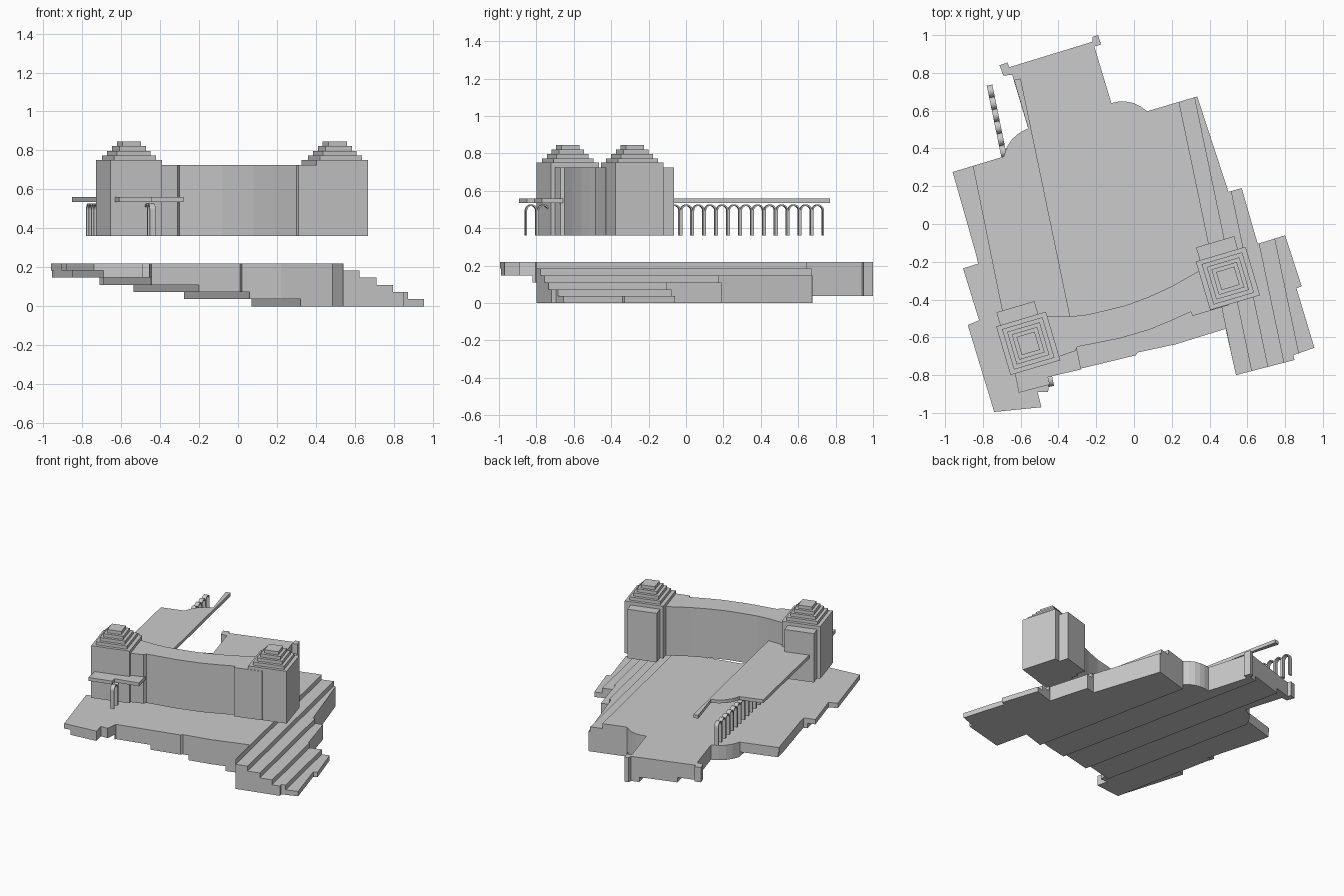
import bpy, bmesh, math
from mathutils import Vector, Matrix

if "Cube" in bpy.data.objects:
    bpy.data.objects.remove(bpy.data.objects["Cube"])


def finish(bm, name):
    bmesh.ops.recalc_face_normals(bm, faces=bm.faces[:])
    mesh = bpy.data.meshes.new(name)
    bm.to_mesh(mesh)
    bm.free()
    ob = bpy.data.objects.new(name, mesh)
    bpy.context.collection.objects.link(ob)
    return ob


def raise_faces(bm, vec):
    ext = bmesh.ops.extrude_face_region(bm, geom=bm.faces[:])
    verts = [g for g in ext["geom"] if isinstance(g, bmesh.types.BMVert)]
    bmesh.ops.translate(bm, verts=verts, vec=vec)


def prism(name, pts, z0, z1, cuts=()):
    """Extrude an outline; each cut (point, normal) removes the normal side."""
    bm = bmesh.new()
    bm.faces.new([bm.verts.new((x, y, z0)) for x, y in pts])
    for co, no in cuts:
        bmesh.ops.bisect_plane(bm, geom=bm.verts[:] + bm.edges[:] + bm.faces[:],
                               plane_co=co, plane_no=no, clear_outer=True)
    raise_faces(bm, (0, 0, z1 - z0))
    return finish(bm, name)


# Site outline, shared by all terrain layers
site = [(-.22, .99), (-.19, 1), (-.175, .95), (-.21, .94), (-.12, .64), (-.08, .648),
        (-.04, .648), (0, .64), (.035, .622), (.07, .597), (.335, .675), (.5, .17),
        (.57, .19), (.655, -.105), (.80, -.06), (.888, -.33), (.86, -.34), (.955, -.655),
        (.843, -.695), (.85, -.72), (.54, -.80), (.485, -.555), (.22, -.637),
        (.02, -.68), (.01, -.695), (-.445, -.805), (-.455, -.89), (-.51, -.89),
        (-.49, -.97), (-.74, -.995), (-.88, -.535), (-.82, -.51), (-.905, -.235),
        (-.825, -.21), (-.838, -.155), (-.96, .275), (-.695, .355), (-.672, .41),
        (-.645, .45), (-.61, .48), (-.56, .505), (-.645, .79), (-.692, .785),
        (-.712, .84), (-.67, .855), (-.66, .83), (-.22, .965)]

# Terrain layers: strips of the site between slanted contour lines x + k*y = u
k, step = .209, .0367
lows = [.195, -.08, -.356, -.618, -.897, -2]
highs = [2, .73, .642, .552, .462, .374]
for i, (lo, hi) in enumerate(zip(lows, highs)):
    prism(f"terrain_layer_{i + 1}", site, i * step, (i + 1) * step,
          [((hi, 0, 0), (1, k, 0)), ((lo, 0, 0), (-1, -k, 0))])

# Flat gallery roof
prism("gallery_roof", [(-.853, .307), (-.69, .357), (-.672, .41), (-.645, .45),
      (-.61, .48), (-.56, .507), (-.635, .763), (-.6, .77), (-.28, -.77), (-.455, -.81),
      (-.445, -.85), (-.61, -.893)], .535, .56)

# Curved wall between the towers
prism("curved_wall", [(-.46, -.49), (-.34, -.49), (-.25, -.48), (-.17, -.462), (-.04, -.43),
      (.08, -.385), (.2, -.33), (.34, -.25), (.48, -.25), (.5, -.43), (.31, -.487),
      (.30, -.465), (.19, -.515), (.08, -.56), (-.08, -.607), (-.3, -.65),
      (-.31, -.672), (-.42, -.71)], .36, .725)

# Towers with stepped tops and a lower block behind
ang = math.radians(16.5)


def box(name, cx, cy, w, d, z0, z1):
    bm = bmesh.new()
    bmesh.ops.create_cube(bm, size=1)
    bmesh.ops.scale(bm, vec=(w, d, z1 - z0), verts=bm.verts[:])
    bmesh.ops.transform(bm, verts=bm.verts[:], matrix=Matrix.Translation(
        (cx, cy, (z0 + z1) / 2)) @ Matrix.Rotation(ang, 4, 'Z'))
    return finish(bm, name)


for side, cx, cy in (("left", -.56, -.632), ("right", .497, -.288)):
    box(f"{side}_tower", cx, cy, .275, .268, .36, .75)
    for i, w in enumerate((.223, .18, .14, .1)):
        box(f"{side}_tower_step_{i + 1}", cx, cy, w, w, .75 + i * .024, .774 + i * .024)
    off = Matrix.Rotation(ang, 2) @ Vector((-.01, .15))
    box(f"{side}_tower_rear_block", cx + off.x, cy + off.y, .21, .11, .36, .725)

# Arcade: one straight row of arches
start, end, count = Vector((-.765, .735, 0)), Vector((-.438, -.86, 0)), 25
run = end - start
pitch = run.length / count
run.normalize()
across = Vector((-run.y, run.x, 0)) * .03
bm = bmesh.new()
ro = pitch / 2
ri, spring = ro - .008, .527 - ro
arc = [math.pi * i / 10 for i in range(11)]
profile = [(-ro, .36)] + [(-ro * math.cos(a), spring + ro * math.sin(a)) for a in arc]
profile += [(ro, .36), (ri, .36)]
profile += [(ri * math.cos(a), spring + ri * math.sin(a)) for a in arc] + [(-ri, .36)]
for n in range(count):
    mid = start + run * pitch * (n + .5) - across / 2
    bm.faces.new([bm.verts.new(mid + run * s + Vector((0, 0, z))) for s, z in profile])
raise_faces(bm, across)
finish(bm, "arcade")
